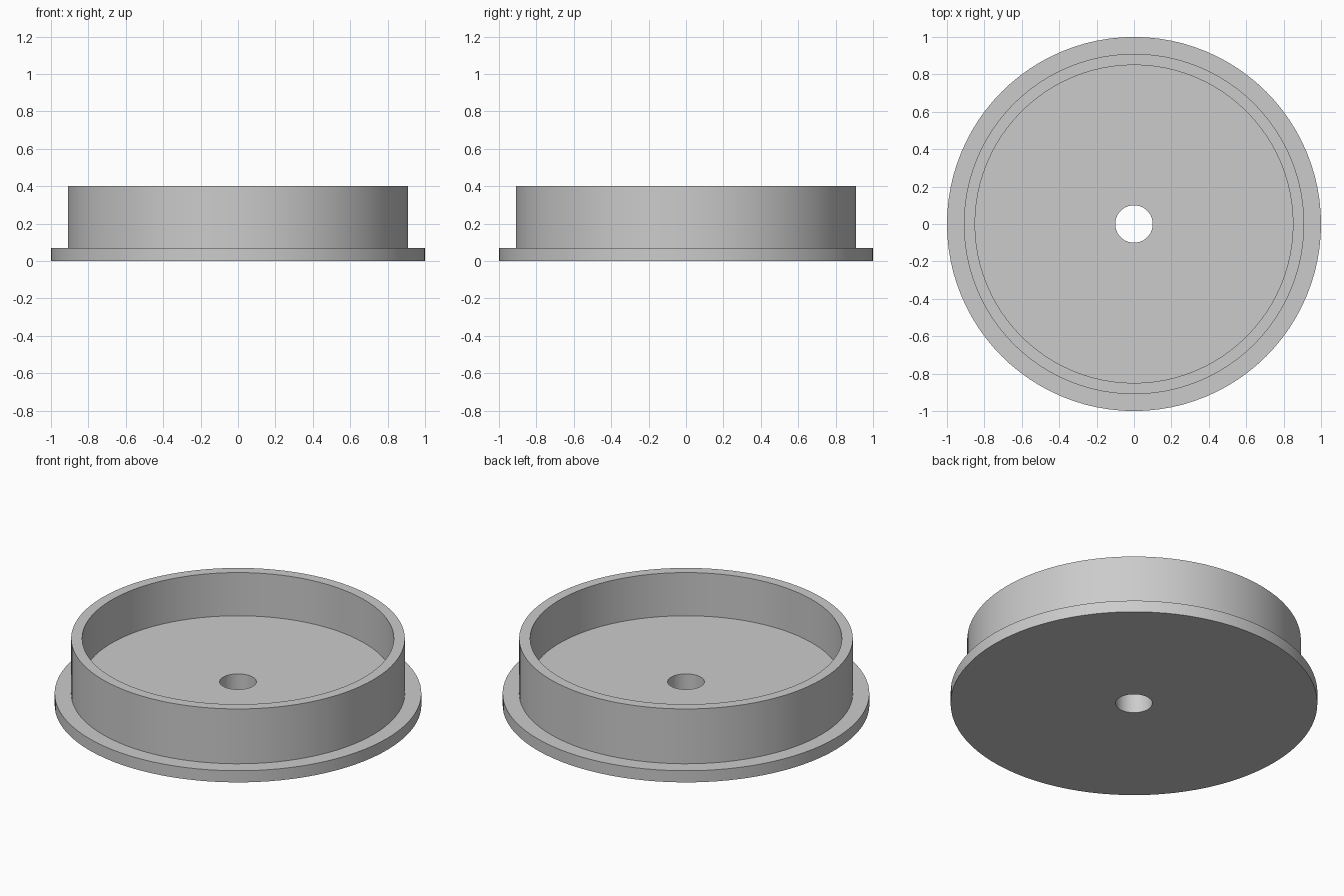
import bpy, bmesh, math

cube = bpy.data.objects.get("Cube")
if cube:
    bpy.data.objects.remove(cube, do_unlink=True)

SEGMENTS = 96
OUTER_R, WALL_R, INNER_R, HOLE_R = 1.0, 0.91, 0.85, 0.10
FLANGE_Z, FLOOR_Z, RIM_Z = 0.07, 0.14, 0.40

# Plain grey material
grey = bpy.data.materials.new("light_grey")
grey.use_nodes = True
colour = (0.6, 0.6, 0.6, 1.0)
grey.diffuse_color = colour
grey.node_tree.nodes["Principled BSDF"].inputs["Base Color"].default_value = colour


def lathe(name, profile, material):
    """Revolve a closed (radius, height) profile around the z axis."""
    bm = bmesh.new()
    verts = [bm.verts.new((r, 0, z)) for r, z in profile]
    edges = [bm.edges.new((v, verts[(i + 1) % len(verts)])) for i, v in enumerate(verts)]
    bmesh.ops.spin(bm, geom=verts + edges, cent=(0, 0, 0), axis=(0, 0, 1),
                   angle=math.tau, steps=SEGMENTS, use_merge=True)
    bmesh.ops.remove_doubles(bm, verts=bm.verts, dist=1e-4)
    bmesh.ops.recalc_face_normals(bm, faces=bm.faces)
    mesh = bpy.data.meshes.new(name)
    bm.to_mesh(mesh)
    bm.free()
    mesh.materials.append(material)
    obj = bpy.data.objects.new(name, mesh)
    bpy.context.collection.objects.link(obj)
    bpy.ops.object.select_all(action='DESELECT')
    obj.select_set(True)
    bpy.context.view_layer.objects.active = obj
    bpy.ops.object.shade_smooth_by_angle(angle=math.radians(30))
    return obj


# Flanged cap: hole, base, flange, wall, rim and recessed floor in one section
lathe("flanged_cap", [
    (HOLE_R, 0), (OUTER_R, 0), (OUTER_R, FLANGE_Z), (WALL_R, FLANGE_Z),
    (WALL_R, RIM_Z), (INNER_R, RIM_Z), (INNER_R, FLOOR_Z), (HOLE_R, FLOOR_Z),
], grey)
